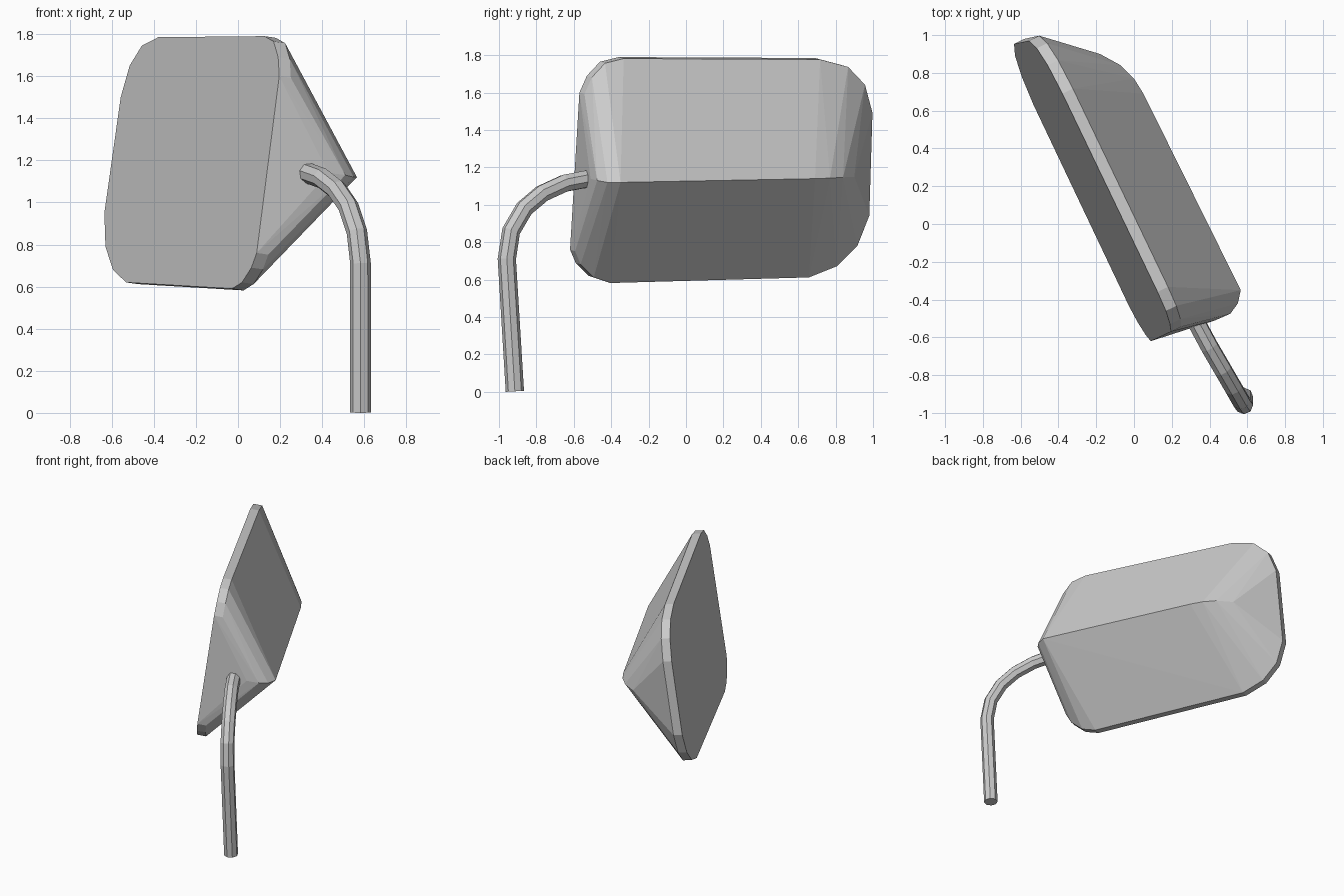
import bpy, bmesh, math
from mathutils import Vector

if "Cube" in bpy.data.objects:
    bpy.data.objects.remove(bpy.data.objects["Cube"])

# Mirror housing: rounded face outline in side view (y, z) on a tilted plane
outline = [(0.69, 1.785), (0.84, 1.745), (0.93, 1.65), (0.97, 1.5),
           (0.953, 0.95), (0.89, 0.79), (0.78, 0.68), (0.63, 0.62),
           (-0.43, 0.59), (-0.52, 0.62), (-0.59, 0.69), (-0.62, 0.76),
           (-0.57, 1.6), (-0.53, 1.69), (-0.46, 1.765), (-0.36, 1.79)]
# Back ridge of the housing, from the arm end to the far end
ridge = [(0.43, -0.51, 1.14), (0.51, -0.475, 1.13), (0.55, -0.42, 1.12), (0.565, -0.35, 1.12),
         (0.05, 0.69, 1.14), (0.0, 0.77, 1.143), (-0.07, 0.84, 1.147), (-0.18, 0.90, 1.15)]
rim_depth = Vector((0.055, 0.027, -0.008))


def on_face(y, z):
    return Vector((-0.635 - 0.479 * (y - 0.953) + 0.156 * (z - 0.95), y, z))


def add_object(name, data):
    obj = bpy.data.objects.new(name, data)
    bpy.context.collection.objects.link(obj)
    return obj


bm = bmesh.new()
front = [on_face(y, z) for y, z in outline]
for p in front + [p + rim_depth for p in front] + ridge:
    bm.verts.new(p)
bmesh.ops.convex_hull(bm, input=bm.verts[:])
bmesh.ops.dissolve_limit(bm, angle_limit=math.radians(0.7), verts=bm.verts[:], edges=bm.edges[:])
bmesh.ops.recalc_face_normals(bm, faces=bm.faces[:])
mesh = bpy.data.meshes.new("mirror_housing")
bm.to_mesh(mesh)
bm.free()
add_object("mirror_housing", mesh)

# Bent eight-sided support arm
path = [(0.582, -0.915, 0.003), (0.582, -0.958, 0.71), (0.565, -0.935, 0.86), (0.525, -0.865, 0.98),
        (0.47, -0.77, 1.06), (0.40, -0.65, 1.115), (0.33, -0.52, 1.14), (0.315, -0.49, 1.143)]
curve = bpy.data.curves.new("support_arm", 'CURVE')
curve.dimensions = '3D'
curve.bevel_depth = 0.049
curve.bevel_resolution = 2
curve.use_fill_caps = True
spline = curve.splines.new('POLY')
spline.points.add(len(path) - 1)
for point, co in zip(spline.points, path):
    point.co = (*co, 1)
spline.use_smooth = False
add_object("support_arm", curve)
